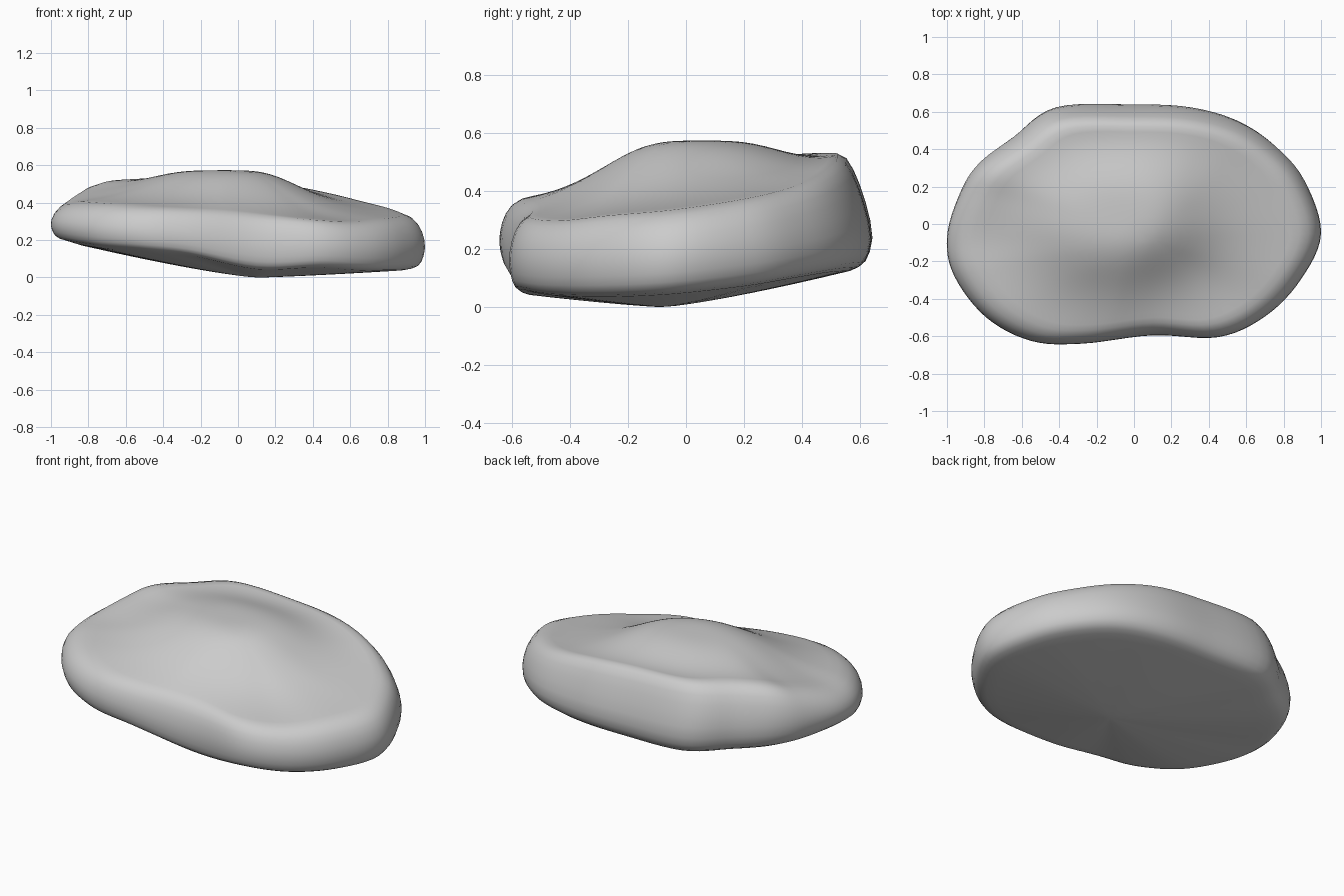
import bpy
import bmesh
from mathutils import Vector

default_cube = bpy.data.objects.get("Cube")
if default_cube:
    bpy.data.objects.remove(default_cube, do_unlink=True)

# Rim of the stone, counter-clockwise: x, y, underside height, upper lip height
RIM = [Vector(p) for p in (
    (1, -.05, .05, .33), (.91, .24, .08, .37), (.75, .43, .11, .41),
    (.55, .56, .13, .46), (.3, .63, .135, .51), (0, .645, .135, .54),
    (-.42, .63, .14, .56), (-.65, .47, .15, .55), (-.83, .33, .165, .53),
    (-.93, .17, .18, .47), (-1, -.07, .2, .41), (-.96, -.28, .19, .4),
    (-.79, -.5, .165, .39), (-.55, -.625, .15, .37), (-.28, -.64, .125, .35),
    (.1, -.595, .05, .32), (.45, -.605, .06, .3), (.7, -.495, .045, .29),
    (.89, -.3, .04, .31))]

# Blunt edge: fraction of the outline, fraction of the thickness
EDGE = [(.89, 0), (.93, .015), (.96, .06), (.98, .14), (.992, .25), (1, .4),
        (.996, .55), (.983, .7), (.96, .83), (.925, .94), (.87, 1)]

CENTRE = Vector((.1, -.08))
STEPS_PER_POINT = 6
INNER_RINGS = 16


def smooth_loop(points, steps):
    """Closed Catmull-Rom curve through the points."""
    result = []
    count = len(points)
    for i in range(count):
        a, b, c, d = (points[(i + k) % count] for k in (-1, 0, 1, 2))
        for step in range(steps):
            t = step / steps
            result.append((b * 2 + (c - a) * t
                           + (a * 2 - b * 5 + c * 4 - d) * t ** 2
                           + (b * 3 - a - c * 3 + d) * t ** 3) / 2)
    return result


def underside_height(rim, s):
    """Shallow keel that rises evenly to the rim."""
    return .003 + (rim[2] - .003) * min(1, s / .93) ** 1.25


def top_height(rim, place, s):
    """Broad mound inside a raised lip, steeper towards the front left."""
    x, y = place.x + .08, place.y - .06
    width = .46 if x > 0 else .54
    depth = .36 if y > 0 else .39 - .2 * max(0, x)
    distance = (abs(x / width) ** 2.3 + abs(y / depth) ** 2.3) ** (1 / 2.3)
    mound = (1 - s ** 6) / (1 + distance ** 3.6)
    base = .33 + (rim[3] - .33) * s
    return base + (.577 - base) * mound


def surface_point(rim, s, h):
    """Point on the stone; the back wall leans inward towards its lip."""
    place = CENTRE.lerp(rim.to_2d() if len(rim) == 2 else Vector(rim[:2]), s)
    low, high = underside_height(rim, s), top_height(rim, place, s)
    lean = .14 * max(0, rim[1]) * s ** 6 * max(0, h - .25)
    return Vector((place.x, place.y - lean, low + (high - low) * h))


def build_stone():
    outline = smooth_loop(RIM, STEPS_PER_POINT)
    inner = [.87 * i / INNER_RINGS for i in range(1, INNER_RINGS)]
    profile = [(s, 0) for s in inner] + EDGE + [(s, 1) for s in reversed(inner)]

    bm = bmesh.new()
    rings = [[bm.verts.new(surface_point(rim, s, h)) for rim in outline]
             for s, h in profile]
    count = len(outline)

    # Skin between neighbouring rings
    for lower, upper in zip(rings, rings[1:]):
        for i in range(count):
            j = (i + 1) % count
            bm.faces.new((lower[i], lower[j], upper[j], upper[i]))

    # Close the underside and the crown
    for ring, h in ((rings[0], 0), (rings[-1], 1)):
        centre = bm.verts.new(surface_point(outline[0], 0, h))
        for i in range(count):
            bm.faces.new((ring[i], ring[(i + 1) % count], centre))
    bmesh.ops.recalc_face_normals(bm, faces=bm.faces)

    # Soften the surface and rest it on the ground
    bmesh.ops.smooth_vert(bm, verts=bm.verts, factor=.3,
                          use_axis_x=False, use_axis_y=False, use_axis_z=True)
    lowest = min(v.co.z for v in bm.verts)
    bmesh.ops.translate(bm, verts=bm.verts, vec=(0, 0, -lowest))

    mesh = bpy.data.meshes.new("stone")
    bm.to_mesh(mesh)
    bm.free()
    mesh.shade_smooth()
    stone = bpy.data.objects.new("stone", mesh)
    bpy.context.collection.objects.link(stone)
    return stone


# Plain grey stone colour
grey = bpy.data.materials.new("stone grey")
grey.use_nodes = True
colour = (.6, .6, .6, 1)
grey.diffuse_color = colour
for node in grey.node_tree.nodes:
    if node.type == 'BSDF_PRINCIPLED':
        node.inputs["Base Color"].default_value = colour

build_stone().data.materials.append(grey)
